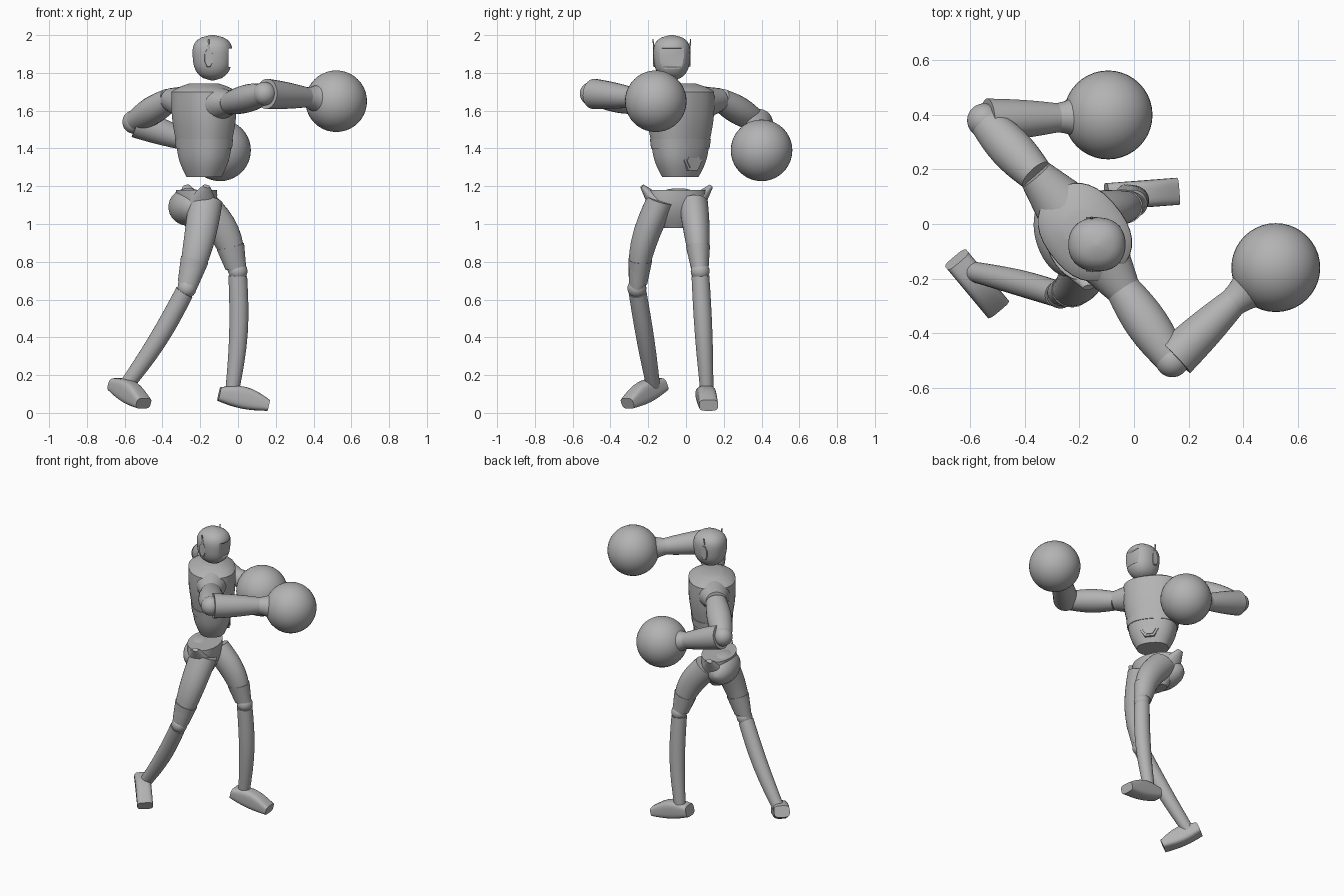
import bpy, bmesh, math
from mathutils import Vector

cube = bpy.data.objects.get("Cube")
if cube:
    bpy.data.objects.remove(cube, do_unlink=True)

# One plain material
grey = bpy.data.materials.new("plain_grey")
grey.use_nodes = True
grey.diffuse_color = (0.45, 0.45, 0.45, 1)
grey.node_tree.nodes["Principled BSDF"].inputs["Base Color"].default_value = grey.diffuse_color

UP, FORWARD, NONE = Vector((0, 0, 1)), Vector((1, 0, 0)), Vector()


def finish(name, bm):
    bmesh.ops.recalc_face_normals(bm, faces=bm.faces)
    mesh = bpy.data.meshes.new(name)
    bm.to_mesh(mesh)
    bm.free()
    mesh.materials.append(grey)
    obj = bpy.data.objects.new(name, mesh)
    bpy.context.collection.objects.link(obj)
    bpy.ops.object.select_all(action='DESELECT')
    obj.select_set(True)
    bpy.context.view_layer.objects.active = obj
    bpy.ops.object.shade_smooth_by_angle(angle=math.radians(40))
    return obj


def limb(name, start, end, r_start, r_end, bulge=0, bend=NONE, flat=1, width=None,
         ref=UP, sides=24, power=1, dome=0, steps=8):
    """Closed tapering skin; radii run along ref, flat or width sets the other way."""
    bm = bmesh.new()
    axis = (end - start).normalized()
    u = (ref - axis * ref.dot(axis)).normalized()
    v = axis.cross(u)
    rings = []
    for i in range(steps + 1):
        t = i / steps
        swell = math.sin(math.pi * t)
        centre = start.lerp(end, t) + bend * swell
        r = r_start + (r_end - r_start) * t + bulge * swell
        if dome:
            r *= max(math.sqrt(1 - abs(2 * t - 1) ** dome), 0.1)
        across = width or r * flat
        ring = []
        for k in range(sides):
            angle = math.tau * (k + 0.5) / sides
            c, s = (math.copysign(abs(f) ** power, f) for f in (math.cos(angle), math.sin(angle)))
            ring.append(bm.verts.new(centre + u * c * r + v * s * across))
        rings.append(ring)
    for low, high in zip(rings, rings[1:]):
        for k in range(sides):
            bm.faces.new((low[k - 1], low[k], high[k], high[k - 1]))
    bm.faces.new(rings[0])
    bm.faces.new(rings[-1])
    return finish(name, bm)


def ball(name, centre, radius):
    bm = bmesh.new()
    bmesh.ops.create_uvsphere(bm, u_segments=40, v_segments=20, radius=radius)
    bmesh.ops.translate(bm, verts=bm.verts, vec=centre)
    return finish(name, bm)


def upright(name, spot, bottom, top, r_bottom, r_top, **shape):
    """Limb standing over a ground spot."""
    return limb(name, spot + UP * bottom, spot + UP * top, r_bottom, r_top, **shape)


# Torso, turned so the shoulders run diagonally
shoulder_line = Vector((-0.62, 0.78, 0))
chest_front = Vector((0.78, 0.62, 0))
torso = Vector((-0.18, -0.03, 0))
trunk = dict(ref=shoulder_line, flat=0.8, power=0.85, sides=32)
upright("abdomen", torso, 1.25, 1.4, 0.1, 0.155, bulge=0.01, **trunk)
upright("belt_band", torso, 1.4, 1.45, 0.16, 0.167, **trunk)
upright("chest", torso, 1.45, 1.7, 0.163, 0.185, bulge=0.01, **trunk)
upright("collar", torso, 1.7, 1.745, 0.185, 0.08, bulge=0.015, **trunk)
upright("waist", torso - FORWARD * 0.015, 1.15, 1.27, 0.06, 0.06, bulge=-0.01)

# Six-sided belly plate with a rim
belly = torso + chest_front * 0.09 + UP * 1.335
for part, radius, height in (("rim", 0.06, 0.02), ("centre", 0.045, 0.026)):
    limb("belly_plate_" + part, belly, belly + chest_front * height, radius, radius, sides=6)

# Neck and head
neck = Vector((-0.15, -0.07, 0))
face = Vector((-0.135, -0.075, 0))
upright("neck", neck, 1.72, 1.82, 0.06, 0.06, bulge=-0.015)
head = upright("head", face, 1.76, 2, 0.085, 0.105, bulge=0.01, dome=3.5, power=0.9,
               ref=FORWARD, flat=0.93, sides=32, steps=20)

# Recessed visor cut into the face
bm = bmesh.new()
bmesh.ops.create_cube(bm, size=0.1)
for v in bm.verts:
    v.co.y *= 1.5
    v.co += face + Vector((0.135, 0, 1.88))
cutter = finish("visor_cutter", bm)
cutter.hide_render = True
cut = head.modifiers.new("visor", 'BOOLEAN')
cut.object = cutter
bpy.context.view_layer.objects.active = head
bpy.ops.object.modifier_apply(modifier=cut.name)
bpy.data.objects.remove(cutter, do_unlink=True)

# Pelvis, with the rear fullness below its rim
hip_line = Vector((-0.28, 0.96, 0))
pelvis = Vector((-0.22, -0.05, 0))
upright("pelvis", pelvis, 0.98, 1.18, 0.08, 0.16, bulge=0.03, ref=hip_line, flat=0.65, sides=32)
seat = pelvis + UP * 1.09 - FORWARD * 0.04
limb("buttocks", seat - hip_line * 0.15, seat + hip_line * 0.17, 0.1, 0.1, dome=2, steps=16)

# Joint positions for each side; left is +x when facing front
sides = {
    "left": dict(
        sign=1,
        hip=Vector((-0.2, 0.04, 1.11)), knee=Vector((0, 0.075, 0.75)),
        ankle=Vector((-0.03, 0.11, 0.12)), heel=Vector((-0.1, 0.1, 0.1)),
        toe=Vector((0.16, 0.12, 0.04)), thigh_bend=Vector((0.03, 0, 0.02)),
        shoulder=Vector((-0.36, 0.18, 1.66)), elbow=Vector((-0.55, 0.38, 1.54)),
        wrist=Vector((-0.27, 0.39, 1.44)), glove=Vector((-0.095, 0.4, 1.39))),
    "right": dict(
        sign=-1,
        hip=Vector((-0.17, -0.13, 1.13)), knee=Vector((-0.27, -0.26, 0.66)),
        ankle=Vector((-0.61, -0.17, 0.12)), heel=Vector((-0.65, -0.13, 0.15)),
        toe=Vector((-0.5, -0.31, 0.05)), thigh_bend=Vector((0.01, -0.03, 0)),
        shoulder=Vector((-0.04, -0.24, 1.64)), elbow=Vector((0.14, -0.5, 1.69)),
        wrist=Vector((0.37, -0.28, 1.67)), glove=Vector((0.52, -0.16, 1.65))),
}

for side, j in sides.items():
    out = j["sign"]

    # Ear pod and antenna
    ear = face + Vector((-0.02, out * 0.08, 1.88))
    outward = Vector((0, out, 0))
    limb(side + "_ear", ear, ear + outward * 0.02, 0.055, 0.05, flat=0.45, sides=8)
    limb(side + "_antenna", ear + outward * 0.01, ear + outward * 0.02 + UP * 0.1,
         0.01, 0.004, ref=FORWARD, flat=0.6, sides=6)

    # Flared hip point
    rim = pelvis + hip_line * out * 0.1 + UP * 1.1
    limb(side + "_hip_point", rim, rim + hip_line * out * 0.09 + UP * 0.1,
         0.09, 0.02, ref=FORWARD, flat=0.6)

    # Leg
    hip, knee, ankle = j["hip"], j["knee"], j["ankle"]
    limb(side + "_thigh", hip, knee, 0.09, 0.05, bulge=0.01, bend=j["thigh_bend"],
         flat=0.85, ref=FORWARD)
    limb(side + "_knee_cuff", knee.lerp(hip, 0.32) + j["thigh_bend"] * 0.8, knee.lerp(hip, 0.06),
         0.075, 0.056, flat=0.85, ref=FORWARD)
    ball(side + "_knee", knee, 0.05)
    limb(side + "_shin", knee.lerp(ankle, 0.04), ankle, 0.05, 0.037, bulge=0.006,
         bend=FORWARD * 0.018, flat=0.95, ref=FORWARD)
    limb(side + "_foot", j["heel"], j["toe"], 0.037, 0.03, bulge=0.025, bend=UP * 0.01,
         width=0.05, power=0.55)

    # Arm
    shoulder, elbow, wrist, glove = j["shoulder"], j["elbow"], j["wrist"], j["glove"]
    yoke = torso.lerp(shoulder, 0.4)
    yoke.z = 1.635
    limb(side + "_shoulder", yoke, shoulder, 0.1, 0.06, flat=1.1)
    limb(side + "_upper_arm", shoulder, elbow, 0.06, 0.055, bulge=0.016, flat=1.08)
    ball(side + "_elbow", elbow, 0.062)
    limb(side + "_forearm", elbow.lerp(wrist, 0.05), wrist, 0.08, 0.052, bulge=0.004)
    limb(side + "_wrist", wrist.lerp(elbow, 0.05), wrist.lerp(glove, 0.45), 0.053, 0.09, bulge=-0.007)
    ball(side + "_glove", glove, 0.163)
